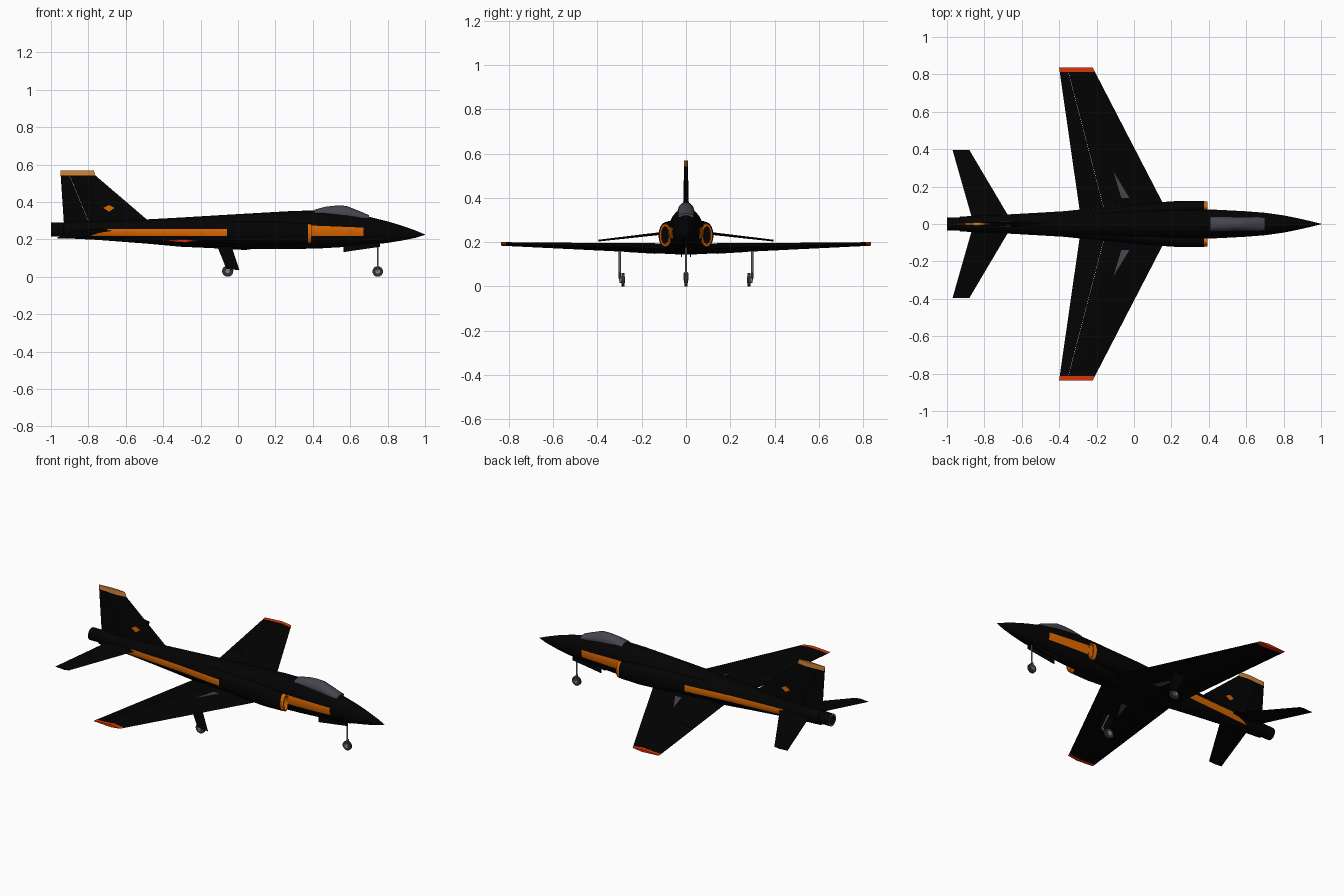
import bpy, bmesh, math
from mathutils import Vector

cube = bpy.data.objects.get("Cube")
if cube:
    bpy.data.objects.remove(cube, do_unlink=True)


def material(name, r, g, b):
    m = bpy.data.materials.new(name)
    m.use_nodes = True
    m.diffuse_color = (r, g, b, 1)
    m.node_tree.nodes["Principled BSDF"].inputs["Base Color"].default_value = (r, g, b, 1)
    return m


BLACK = material("black paint", 0.0008, 0.0008, 0.0008)
ORANGE = material("orange stripe", 0.72, 0.135, 0.0)
RED = material("red orange tip", 0.72, 0.035, 0.002)
TAN = material("tan orange tip", 0.65, 0.23, 0.035)
GLASS = material("grey canopy", 0.062, 0.06, 0.078)
METAL = material("grey metal", 0.27, 0.27, 0.29)
TYRE = material("dark tyre", 0.03, 0.03, 0.033)


def finish(name, bm, mats, rule=None):
    """Turn a bmesh into a shaded object, painting faces by a rule on their centre."""
    bmesh.ops.recalc_face_normals(bm, faces=bm.faces)
    if rule:
        for f in bm.faces:
            f.material_index = rule(f.calc_center_median())
    me = bpy.data.meshes.new(name)
    bm.to_mesh(me)
    bm.free()
    for m in mats:
        me.materials.append(m)
    ob = bpy.data.objects.new(name, me)
    bpy.context.collection.objects.link(ob)
    bpy.ops.object.select_all(action='DESELECT')
    ob.select_set(True)
    bpy.context.view_layer.objects.active = ob
    bpy.ops.object.shade_smooth_by_angle(angle=math.radians(35))
    return ob


def loft(name, rings, mats, rule=None, cuts=()):
    """Skin a list of point rings, cap both ends, then slice along the paint edges."""
    bm = bmesh.new()
    loops = [[bm.verts.new(p) for p in ring] for ring in rings]
    n = len(loops[0])
    for a, b in zip(loops, loops[1:]):
        for i in range(n):
            j = (i + 1) % n
            bm.faces.new((a[i], a[j], b[j], b[i]))
    bm.faces.new(loops[0])
    bm.faces.new(loops[-1])
    for co, no in cuts:
        bmesh.ops.bisect_plane(bm, geom=bm.verts[:] + bm.edges[:] + bm.faces[:],
                               plane_co=co, plane_no=no)
    return finish(name, bm, mats, rule)


def oval(x, y, z, ry, rz, n=28):
    return [(x, y + ry * math.cos(t), z + rz * math.sin(t))
            for t in (2 * math.pi * i / n for i in range(n))]


def rod(name, a, b, r, mat, n=12):
    """Cylinder between two points."""
    a, b = Vector(a), Vector(b)
    bm = bmesh.new()
    bmesh.ops.create_cone(bm, cap_ends=True, segments=n, radius1=r, radius2=r,
                          depth=(b - a).length)
    turn = (b - a).to_track_quat('Z', 'Y').to_matrix().to_4x4()
    bm.transform(turn)
    bmesh.ops.translate(bm, verts=bm.verts, vec=(a + b) / 2)
    return finish(name, bm, [mat])


def plate(name, outline, shift, mat):
    """Thin flat panel from an outline."""
    shift = Vector(shift)
    return loft(name, [outline, [Vector(p) + shift for p in outline]], [mat])


# Side stripes shared by fuselage and intake fairings
REAR_END = Vector((-0.765, 0, 0.228))
REAR_DIR = Vector((0.38, 0, -1))
FRONT_TOP = Vector((0.39, 0, 0.274))
FRONT_DIR = Vector((0.04, 0, 1))
CUTS = [((0, 0, z), (0, 0, 1)) for z in (0.217, 0.256)]
CUTS += [((x, 0, 0), (1, 0, 0)) for x in (-0.06, 0.37, 0.67)]
CUTS += [(REAR_END, REAR_DIR), (FRONT_TOP, FRONT_DIR)]


def front_stripe(c):
    return 0.37 < c.x < 0.67 and c.z > 0.217 and (c - FRONT_TOP).dot(FRONT_DIR) < 0


def rear_stripe(c):
    return c.x < -0.06 and 0.217 < c.z < 0.256 and (c - REAR_END).dot(REAR_DIR) > 0


# Fuselage: x, half width, bottom, top
BODY = [(1.0, 0.001, 0.224, 0.226), (0.95, 0.014, 0.208, 0.247), (0.88, 0.03, 0.194, 0.272),
        (0.8, 0.046, 0.181, 0.296), (0.7, 0.06, 0.17, 0.321), (0.6, 0.068, 0.161, 0.34),
        (0.45, 0.076, 0.152, 0.355), (0.3, 0.08, 0.148, 0.352), (0.0, 0.082, 0.147, 0.335),
        (-0.3, 0.073, 0.16, 0.317), (-0.5, 0.061, 0.178, 0.306), (-0.75, 0.047, 0.197, 0.297),
        (-0.93, 0.04, 0.206, 0.293), (-0.932, 0.036, 0.215, 0.29), (-1.0, 0.036, 0.215, 0.289),
        (-1.0, 0.026, 0.225, 0.279), (-0.95, 0.022, 0.229, 0.275)]


def body_paint(c):
    if c.x < -0.9995:
        return 2
    return 1 if front_stripe(c) or rear_stripe(c) else 0


loft("fuselage", [oval(x, 0, (lo + hi) / 2, w, (hi - lo) / 2) for x, w, lo, hi in BODY],
     [BLACK, ORANGE, METAL], body_paint, CUTS)

# Canopy: x, centre height, half width, half height
CANOPY = [(0.7, 0.317, 0.035, 0.012), (0.66, 0.322, 0.037, 0.025), (0.58, 0.334, 0.038, 0.045),
          (0.53, 0.336, 0.038, 0.045), (0.47, 0.338, 0.038, 0.037), (0.41, 0.34, 0.038, 0.019)]
loft("canopy", [oval(x, 0, z, w, h) for x, z, w, h in CANOPY], [GLASS])

# Intake fairings: x, centre y, centre height, half width, half height
INTAKE = [(0.36, 0.094, 0.231, 0.014, 0.036), (0.394, 0.094, 0.231, 0.018, 0.042),
          (0.394, 0.094, 0.231, 0.025, 0.05), (0.374, 0.093, 0.231, 0.029, 0.053),
          (0.25, 0.086, 0.232, 0.038, 0.06), (0.05, 0.073, 0.236, 0.038, 0.06),
          (-0.15, 0.058, 0.24, 0.034, 0.056), (-0.35, 0.043, 0.242, 0.028, 0.045),
          (-0.55, 0.028, 0.243, 0.02, 0.035)]


def intake_paint(c):
    return 1 if c.x > 0.374 or rear_stripe(c) else 0


def foil(le, hinge, te, t, part):
    """Section points (chord, height) of a main panel, control surface or full tip."""
    mid = le + 0.35 * (te - le)
    if part == "main":
        return [(le, 0), (mid, t), (hinge, 0.6 * t), (hinge, -0.6 * t), (mid, -t)]
    if part == "flap":
        h = hinge - 0.0012
        return [(h, 0.6 * t), (te, 0.001), (te, -0.001), (h, -0.6 * t)]
    return [(le, 0), (mid, t), (te, 0.001), (te, -0.001), (mid, -t)]


def wing_shape(y):
    """Leading edge, hinge, trailing edge, half thickness and height along the span."""
    k = y / 0.835
    return (0.212 - 0.5175 * y, -0.139 - 0.26 * y, -0.28 - 0.144 * y,
            0.025 - 0.017 * k, 0.168 + 0.024 * k)


def wing_panel(name, side, ys, part, mat):
    rings = []
    for y in ys:
        le, hinge, te, t, z = wing_shape(y)
        rings.append([(x, side * y, z + h) for x, h in foil(le, hinge, te, t, part)])
    loft(name, rings, [mat])


def wing_skin(x, y, up):
    """Height of the wing's upper or lower main panel."""
    le, hinge, te, t, z = wing_shape(y)
    mid = le + 0.35 * (te - le)
    if x < mid:
        t *= 1 - 0.4 * (mid - x) / (mid - hinge)
    else:
        t *= (le - x) / (le - mid)
    return z + up * t


for s, side in ((1, "left"), (-1, "right")):
    loft(side + "_intake", [oval(x, s * y, z, w, h) for x, y, z, w, h in INTAKE],
         [BLACK, ORANGE], intake_paint, CUTS)

    # Wing with separate flap, aileron and coloured tip
    wing_panel(side + "_wing", s, (0.0, 0.812), "main", BLACK)
    wing_panel(side + "_flap", s, (0.03, 0.4135), "flap", BLACK)
    wing_panel(side + "_aileron", s, (0.4155, 0.812), "flap", BLACK)
    wing_panel(side + "_wing_tip", s, (0.812, 0.836), "tip", RED)

    # Wheel bay panels above and below the wing
    spots = [(-0.11, 0.28), (-0.025, 0.14), (-0.068, 0.14)]
    for up, level in ((1, "upper"), (-1, "lower")):
        plate(f"{side}_{level}_bay_panel",
              [(x, s * y, wing_skin(x, y, up) - up * 0.002) for x, y in spots],
              (0, 0, up * 0.005), GLASS)

    # Drooping tailplane
    tail = [(0.02, -0.658, -0.863, 0.25, 0.007), (0.395, -0.88, -0.97, 0.207, 0.004)]
    loft(side + "_tailplane",
         [[(x, s * y, z + h) for x, h in foil(le, 0, te, t, "tip")] for y, le, te, z, t in tail],
         [BLACK])

    # Main landing gear
    y = s * 0.299
    rod(side + "_main_strut", (-0.07, y, 0.17), (-0.018, y, 0.06), 0.0045, METAL)
    rod(side + "_main_arm", (-0.016, y, 0.063), (-0.055, y, 0.03), 0.0045, METAL)
    rod(side + "_main_wheel", (-0.055, s * 0.278, 0.03), (-0.055, s * 0.292, 0.03), 0.03, TYRE, 24)
    rod(side + "_main_hub", (-0.055, s * 0.276, 0.03), (-0.055, s * 0.301, 0.03), 0.014, METAL, 16)
    door = [(-0.112, 0.165), (-0.035, 0.165), (0.008, 0.035), (-0.062, 0.042)]
    plate(side + "_main_door", [(x, s * 0.304, z) for x, z in door], (0, s * 0.003, 0), BLACK)

    # Small diamond marking on the fin
    mark = [(-0.72, 0.368), (-0.69, 0.384), (-0.66, 0.368), (-0.69, 0.348)]
    plate(side + "_fin_mark", [(x, s * 0.006, z) for x, z in mark], (0, s * 0.0075, 0), ORANGE)


# Fin, rudder and fin cap
def fin_panel(name, stations, part, mat):
    loft(name, [[(x, h, z) for x, h in foil(le, hinge, te, t, part)]
                for z, le, hinge, te, t in stations], [mat])


FIN = [(0.27, -0.445, -0.788, -0.93, 0.014), (0.541, -0.762, -0.9, -0.948, 0.009)]
fin_panel("fin", FIN, "main", BLACK)
fin_panel("rudder", FIN, "flap", BLACK)
fin_panel("fin_cap", [FIN[1], (0.569, -0.772, -0.9, -0.95, 0.008)], "tip", TAN)

# Nose landing gear
rod("nose_strut", (0.747, 0, 0.185), (0.747, 0, 0.06), 0.0045, METAL)
rod("nose_fork_bridge", (0.747, -0.01, 0.061), (0.747, 0.01, 0.061), 0.004, METAL)
rod("nose_wheel", (0.747, -0.006, 0.028), (0.747, 0.006, 0.028), 0.028, TYRE, 24)
rod("nose_hub", (0.747, -0.01, 0.028), (0.747, 0.01, 0.028), 0.012, METAL, 16)
nose_door = [(0.565, 0.17), (0.565, 0.132), (0.62, 0.14), (0.76, 0.16), (0.76, 0.18)]
for s, side in ((1, "left"), (-1, "right")):
    rod(side + "_nose_fork", (0.747, s * 0.009, 0.061), (0.747, s * 0.009, 0.028), 0.003, METAL)
    plate(side + "_nose_door", [(x, s * 0.018, z) for x, z in nose_door], (0, s * 0.004, 0), BLACK)
